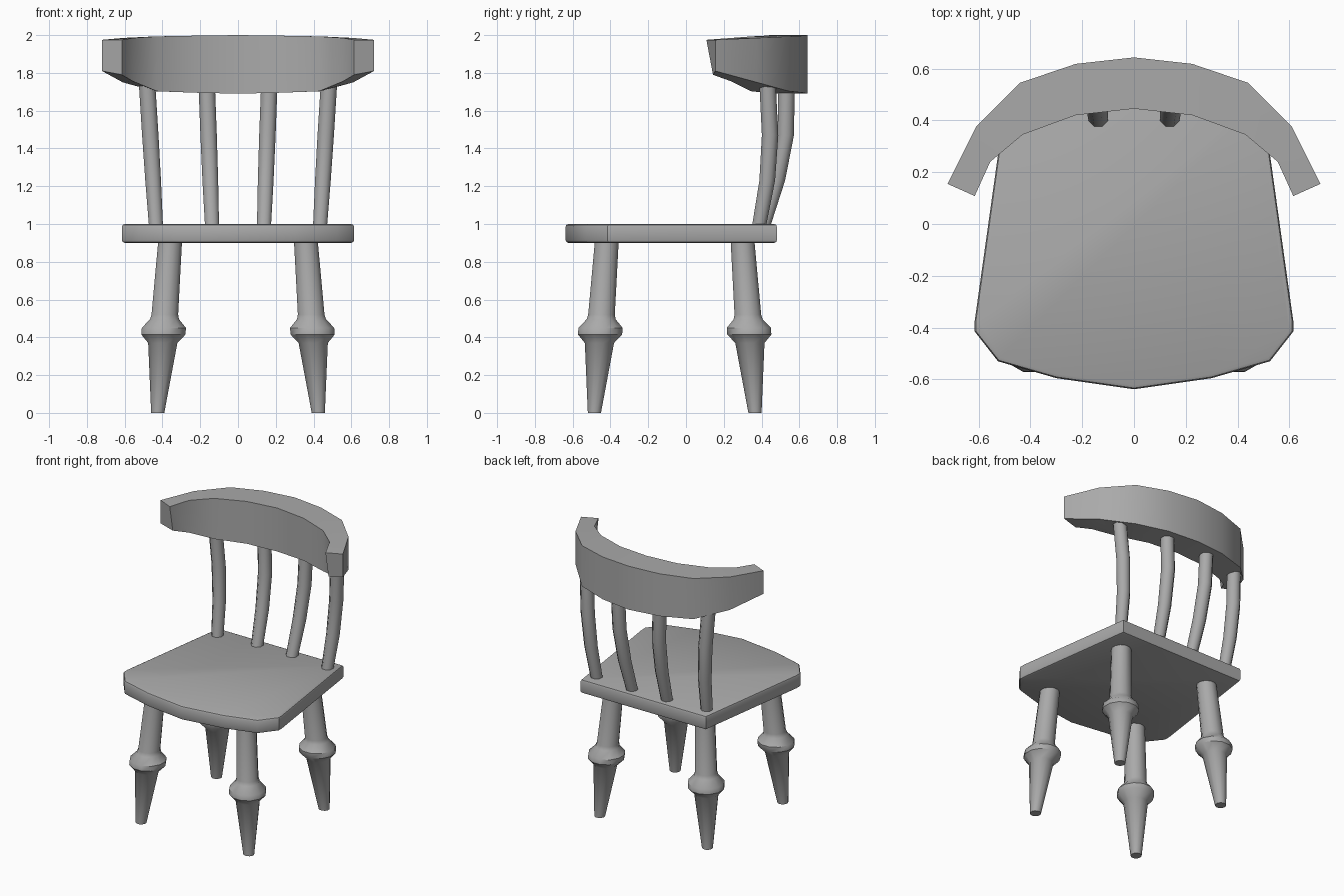
import bpy, bmesh, math
from mathutils import Vector

cube = bpy.data.objects.get("Cube")
if cube:
    bpy.data.objects.remove(cube, do_unlink=True)

GREY = (0.4, 0.4, 0.4, 1)
wood = bpy.data.materials.new("plain grey")
wood.use_nodes = True
wood.diffuse_color = GREY
wood.node_tree.nodes["Principled BSDF"].inputs["Base Color"].default_value = GREY


def finish(name, bm, angle):
    """Turn a bmesh into a shaded object."""
    bmesh.ops.recalc_face_normals(bm, faces=bm.faces)
    mesh = bpy.data.meshes.new(name)
    bm.to_mesh(mesh)
    bm.free()
    mesh.materials.append(wood)
    obj = bpy.data.objects.new(name, mesh)
    bpy.context.collection.objects.link(obj)
    bpy.ops.object.select_all(action="DESELECT")
    obj.select_set(True)
    bpy.context.view_layer.objects.active = obj
    bpy.ops.object.shade_smooth_by_angle(angle=math.radians(angle))
    return obj


def skin(name, rings, angle):
    """Bridge equal-sized rings of points and cap both ends."""
    bm = bmesh.new()
    loops = [[bm.verts.new(p) for p in ring] for ring in rings]
    for a, b in zip(loops, loops[1:]):
        for i in range(len(a)):
            j = (i + 1) % len(a)
            bm.faces.new((a[i], a[j], b[j], b[i]))
    bm.faces.new(loops[0])
    bm.faces.new(loops[-1])
    return finish(name, bm, angle)


def circle(centre, radius, sides):
    x, y, z = centre
    steps = [math.tau * (i + 0.5) / sides for i in range(sides)]
    return [(x + radius * math.cos(t), y + radius * math.sin(t), z) for t in steps]


# Seat: half outline mirrored, extruded, with softened rims
half = [(0, -0.638), (0.3, -0.595), (0.525, -0.53), (0.615, -0.415),
        (0.615, -0.375), (0.495, 0.482)]
outline = half + [(-x, y) for x, y in reversed(half[1:])]
bm = bmesh.new()
base = bm.faces.new([bm.verts.new((x, y, 0.9)) for x, y in outline])
top = bmesh.ops.extrude_face_region(bm, geom=[base])["geom"]
bmesh.ops.translate(bm, vec=(0, 0, 0.1),
                    verts=[v for v in top if isinstance(v, bmesh.types.BMVert)])
rims = [e for e in bm.edges if abs(e.verts[0].co.z - e.verts[1].co.z) < 0.01]
bmesh.ops.bevel(bm, geom=rims, offset=0.016, segments=2, profile=0.5, affect="EDGES")
finish("seat", bm, 35)

# Turned legs, splayed outwards: (height, radius) profile
leg_profile = [(0, 0.036), (0.37, 0.08), (0.415, 0.121), (0.45, 0.121),
               (0.495, 0.08), (0.52, 0.073), (0.92, 0.065)]
for side, sx in (("left", 1), ("right", -1)):
    for end, foot_y, top_y in (("front", -0.485, -0.42), ("back", 0.365, 0.3)):
        foot, head = Vector((sx * 0.425, foot_y, 0)), Vector((sx * 0.36, top_y, 0.9))
        rings = [circle(foot.lerp(head, z / 0.9), r, 12) for z, r in leg_profile]
        skin(f"{end}_{side}_leg", rings, 40)

# Bent back spindles
heights = (0.98, 1.23, 1.47, 1.78)
radii = (0.04, 0.045, 0.047, 0.047)
for side, sx in (("left", 1), ("right", -1)):
    for part, x0, x1, depths in (("outer", 0.435, 0.48, (0.385, 0.43, 0.445, 0.43)),
                                 ("inner", 0.138, 0.165, (0.407, 0.483, 0.528, 0.533))):
        rings = []
        for z, r, y in zip(heights, radii, depths):
            x = x0 + (x1 - x0) * (z - 1) / 0.72
            rings.append(circle((sx * x, y, z), r, 8))
        skin(f"{part}_{side}_spindle", rings, 50)

# Curved crest rail: outer (x, y), inner (x, y), top, outer bottom, inner bottom
stations = [((0, 0.643), (0, 0.445), 2.0, 1.69, 1.69),
            ((0.225, 0.618), (0.225, 0.42), 1.997, 1.695, 1.695),
            ((0.44, 0.545), (0.43, 0.345), 1.993, 1.703, 1.703),
            ((0.61, 0.375), (0.555, 0.24), 1.985, 1.75, 1.755),
            ((0.72, 0.155), (0.615, 0.108), 1.975, 1.81, 1.79)]


def section(station, sx):
    (ox, oy), (ix, iy), high, out_low, in_low = station
    shift = 0.035 if ix > 0.6 else 0  # raked lower corner at the tips
    return [(sx * ox, oy, high), (sx * ix, iy, high),
            (sx * ix, iy + shift, in_low), (sx * ox, oy, out_low)]


rail = [section(s, -1) for s in reversed(stations[1:])] + [section(s, 1) for s in stations]
skin("crest_rail", rail, 32)
